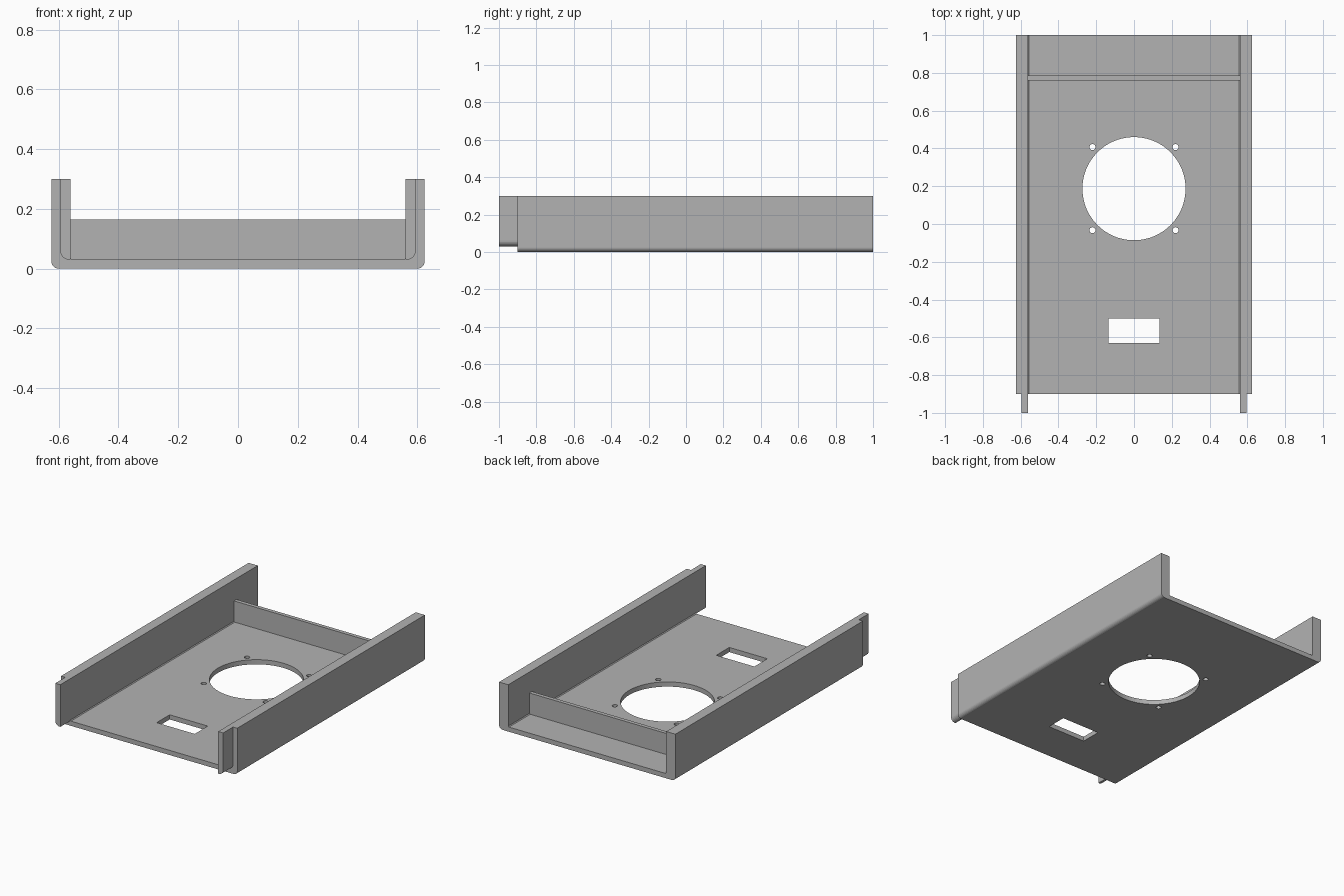
import bpy, bmesh, math

if "Cube" in bpy.data.objects:
    bpy.data.objects.remove(bpy.data.objects["Cube"])

metal = bpy.data.materials.new("plain grey")
metal.diffuse_color = (0.45, 0.45, 0.45, 1)
metal.use_nodes = True
metal.node_tree.nodes["Principled BSDF"].inputs["Base Color"].default_value = metal.diffuse_color


def extrude_profile(name, pts, y0, y1):
    """Extrude an (x, z) outline along y."""
    bm = bmesh.new()
    face = bm.faces.new([bm.verts.new((x, y0, z)) for x, z in pts])
    res = bmesh.ops.extrude_face_region(bm, geom=[face])
    verts = [g for g in res["geom"] if isinstance(g, bmesh.types.BMVert)]
    bmesh.ops.translate(bm, verts=verts, vec=(0, y1 - y0, 0))
    bmesh.ops.recalc_face_normals(bm, faces=bm.faces)
    me = bpy.data.meshes.new(name)
    bm.to_mesh(me)
    bm.free()
    ob = bpy.data.objects.new(name, me)
    bpy.context.collection.objects.link(ob)
    me.materials.append(metal)
    return ob


def arc(cx, cz, r, a0, a1, n=6):
    return [(cx + r * math.cos(math.radians(a0 + (a1 - a0) * i / n)),
             cz + r * math.sin(math.radians(a0 + (a1 - a0) * i / n)))
            for i in range(n + 1)]


def cut(target, cutter):
    cutter.hide_render = True
    cutter.hide_set(True)
    mod = target.modifiers.new(cutter.name, "BOOLEAN")
    mod.operation, mod.solver, mod.object = "DIFFERENCE", "EXACT", cutter


def mirrored(half):
    return half + [(-x, z) for x, z in reversed(half)]


# U-shaped tray with rounded lower edges
half = arc(0.6, 0.025, 0.025, 270, 360)
half += [(0.625, 0.3), (0.56, 0.3), (0.56, 0.035), (0.555, 0.03)]
tray = extrude_profile("tray", mirrored(half), -0.9, 1.0)

# Round fan opening and its four screw holes
holes = [(0, 0.187, 0.273, 96)]
holes += [(sx * 0.22, 0.187 + sy * 0.22, 0.016, 24) for sx in (-1, 1) for sy in (-1, 1)]
for i, (x, y, r, n) in enumerate(holes):
    bpy.ops.mesh.primitive_cylinder_add(vertices=n, radius=r, depth=0.2, location=(x, y, 0.015))
    cutter = bpy.context.object
    cutter.name = "round_cutter_%d" % i
    cut(tray, cutter)

# Rectangular socket opening
bpy.ops.mesh.primitive_cube_add(size=1, location=(0, -0.565, 0.015))
slot = bpy.context.object
slot.name = "slot_cutter"
slot.scale = (0.27, 0.132, 0.2)
cut(tray, slot)

# Upright cross panel near the back
extrude_profile("cross_panel", [(-0.56, 0.03), (0.56, 0.03), (0.56, 0.165), (-0.56, 0.165)], 0.76, 0.785)

# Tongues sticking out of the front of the side walls
tongue = [(0.56, 0.03)] + arc(0.565, 0.06, 0.03, 270, 360) + [(0.595, 0.3), (0.56, 0.3)]
for side, s in (("right", 1), ("left", -1)):
    extrude_profile(side + "_tongue", [(s * x, z) for x, z in tongue], -1.0, -0.9)
